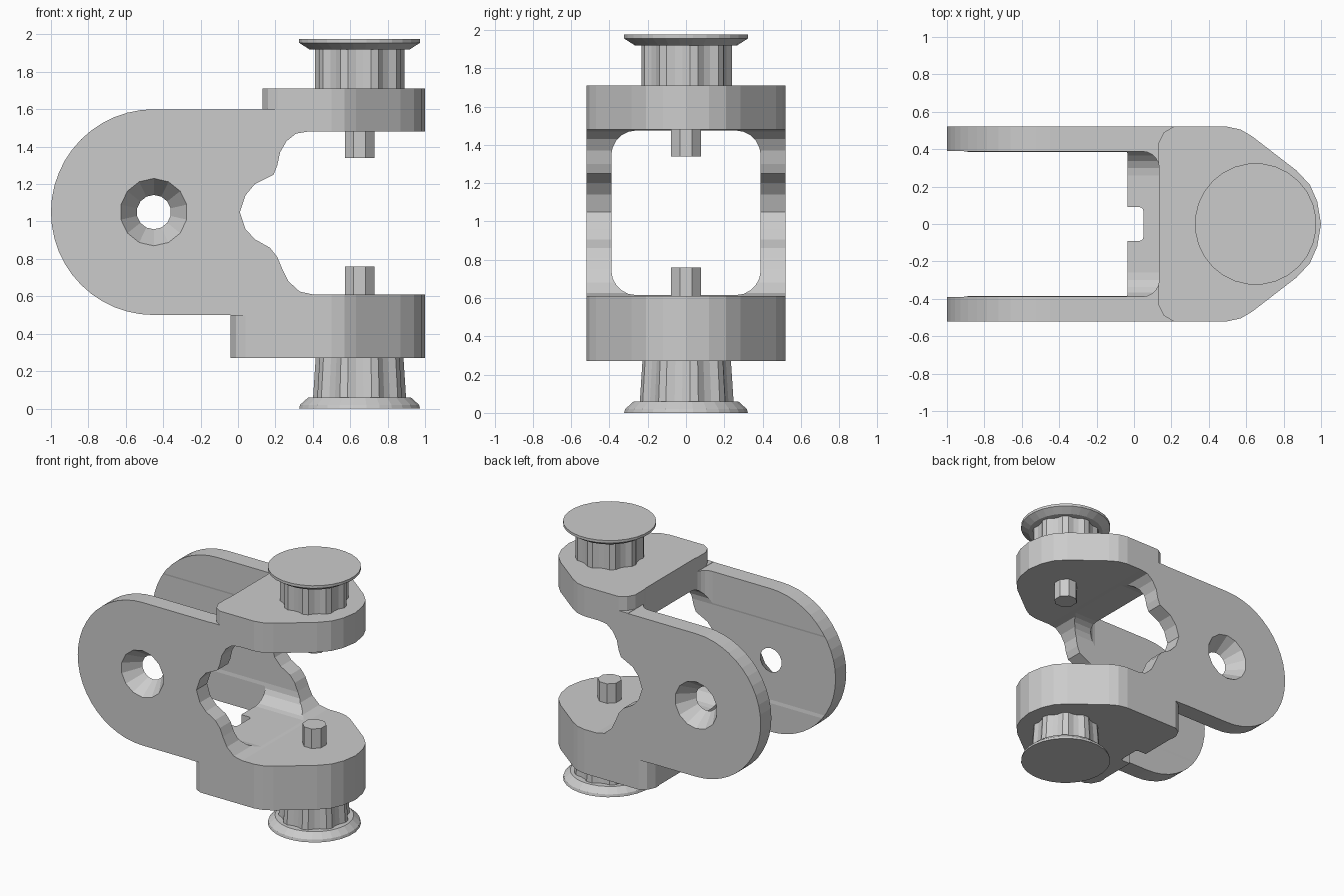
import bpy, bmesh
from math import cos, sin, pi
from mathutils import Vector

if "Cube" in bpy.data.objects:
    bpy.data.objects.remove(bpy.data.objects["Cube"])


def prism(name, pts, lo, hi, axis):
    """Extrude a closed 2D outline along an axis: x takes (y,z), y takes (x,z), z takes (x,y)."""
    place = {'x': lambda a, b, t: (t, a, b),
             'y': lambda a, b, t: (a, t, b),
             'z': lambda a, b, t: (a, b, t)}[axis]
    bm = bmesh.new()
    face = bm.faces.new([bm.verts.new(place(a, b, lo)) for a, b in pts])
    ext = bmesh.ops.extrude_face_region(bm, geom=[face])
    move = Vector(place(0, 0, hi - lo))
    for v in ext['geom']:
        if isinstance(v, bmesh.types.BMVert):
            v.co += move
    return finish(name, bm)


def lathe(name, rings, centre, sides, axis='z', ribs=0.0):
    """Stack polygon rings (position, radius); ribs pulls in every other corner."""
    bm, loops = bmesh.new(), []
    for t, r in rings:
        loop = []
        for i in range(sides):
            a = 2 * pi * (i + 0.5) / sides
            q = r - ribs * (i // 2 % 2)
            u, w = centre[0] + q * cos(a), centre[1] + q * sin(a)
            loop.append(bm.verts.new((u, w, t) if axis == 'z' else (u, t, w)))
        loops.append(loop)
    for a, b in zip(loops, loops[1:]):
        for i in range(sides):
            j = (i + 1) % sides
            bm.faces.new((a[i], a[j], b[j], b[i]))
    bm.faces.new(loops[0])
    bm.faces.new(loops[-1])
    return finish(name, bm)


def finish(name, bm):
    bmesh.ops.recalc_face_normals(bm, faces=bm.faces[:])
    mesh = bpy.data.meshes.new(name)
    bm.to_mesh(mesh)
    bm.free()
    ob = bpy.data.objects.new(name, mesh)
    bpy.context.collection.objects.link(ob)
    return ob


def boolean(target, cutter, op='DIFFERENCE'):
    cutter.hide_render = True
    mod = target.modifiers.new(op.title(), 'BOOLEAN')
    mod.operation, mod.solver, mod.object = op, 'EXACT', cutter
    bpy.context.view_layer.objects.active = target
    bpy.ops.object.modifier_apply(modifier=mod.name)
    bpy.data.objects.remove(cutter)


def rounded(x0, x1, y0, y1, r, n=5):
    corners = [(x1 - r, y1 - r, 0), (x0 + r, y1 - r, 1), (x0 + r, y0 + r, 2), (x1 - r, y0 + r, 3)]
    return [(cx + r * cos((q + i / n) * pi / 2), cy + r * sin((q + i / n) * pi / 2))
            for cx, cy, q in corners for i in range(n + 1)]


# Bracket side silhouette: round lugs, stepped caps and a wavy mouth
lug = [(-0.45 + 0.55 * cos(a), 1.05 + 0.55 * sin(a))
       for a in (pi / 2 + pi * i / 24 for i in range(25))]
mouth = [(0.4, 0.61), (0.33, 0.625), (0.27, 0.68), (0.235, 0.75), (0.21, 0.81), (0.17, 0.86),
         (0.09, 0.905), (0.04, 0.96), (0.01, 1.05), (0.04, 1.14), (0.09, 1.2), (0.19, 1.25),
         (0.21, 1.3), (0.225, 1.37), (0.26, 1.43), (0.31, 1.47), (0.37, 1.48)]
side = lug + [(-0.04, 0.5), (-0.04, 0.27), (1.1, 0.27), (1.1, 0.61)] + mouth \
    + [(1.1, 1.48), (1.1, 1.71), (0.13, 1.71), (0.13, 1.6)]
bracket = prism('bracket', side, -0.6, 0.6, 'y')

# Tapered nose seen from above
half = [(-1.1, 0.52), (0.5, 0.52), (0.57, 0.505), (0.63, 0.47), (0.87, 0.285),
        (0.94, 0.21), (0.98, 0.12)]
plan = half + [(1.0, 0.0)] + [(x, -y) for x, y in reversed(half)]
boolean(bracket, prism('plan_trim', plan, -0.2, 2.2, 'z'), 'INTERSECT')

# Rounded channel along the bracket and the gap between the two lugs
boolean(bracket, prism('channel', rounded(-0.39, 0.39, 0.615, 1.475, 0.13), -1.2, 1.2, 'x'))
boolean(bracket, prism('upper_gap', rounded(-1.4, 0.135, -0.388, 0.388, 0.09), 0.85, 2.0, 'z'))
boolean(bracket, prism('lower_gap', rounded(-1.4, -0.035, -0.386, 0.386, 0.01), 0.1, 0.9, 'z'))
boolean(bracket, prism('notch', rounded(-0.3, 0.05, -0.09, 0.09, 0.02), 0.1, 0.9, 'z'))

# Clipped cap corners and countersunk lug holes on both sides
for s in (-1, 1):
    for x, z0, z1 in ((0.13, 1.602, 1.9), (-0.04, 0.1, 0.498)):
        clip = [(x - 0.05, s * 0.4), (x, s * 0.43), (x + 0.03, s * 0.49),
                (x + 0.08, s * 0.52), (x + 0.1, s * 0.56), (x - 0.05, s * 0.56)]
        boolean(bracket, prism('corner_clip', clip, z0, z1, 'z'))
    boolean(bracket, lathe('countersink', [(s * 0.53, 0.187), (s * 0.38, 0.085)],
                           (-0.45, 1.05), 14, 'y'))

# Ribbed knobs with flared flanges, and pins facing inward
axle = (0.65, 0.0)
lathe('upper_knob_stem', [(1.70, 0.24), (1.93, 0.24)], axle, 36, ribs=0.02)
lathe('upper_knob_flange', [(1.92, 0.27), (1.955, 0.325), (1.975, 0.325)], axle, 28)
lathe('lower_knob_stem', [(0.05, 0.25), (0.28, 0.235)], axle, 36, ribs=0.02)
lathe('lower_knob_flange', [(0.0, 0.325), (0.02, 0.32), (0.06, 0.275)], axle, 28)
lathe('upper_pin', [(1.34, 0.085), (1.49, 0.085)], axle, 8)
lathe('lower_pin', [(0.60, 0.085), (0.76, 0.085)], axle, 8)
